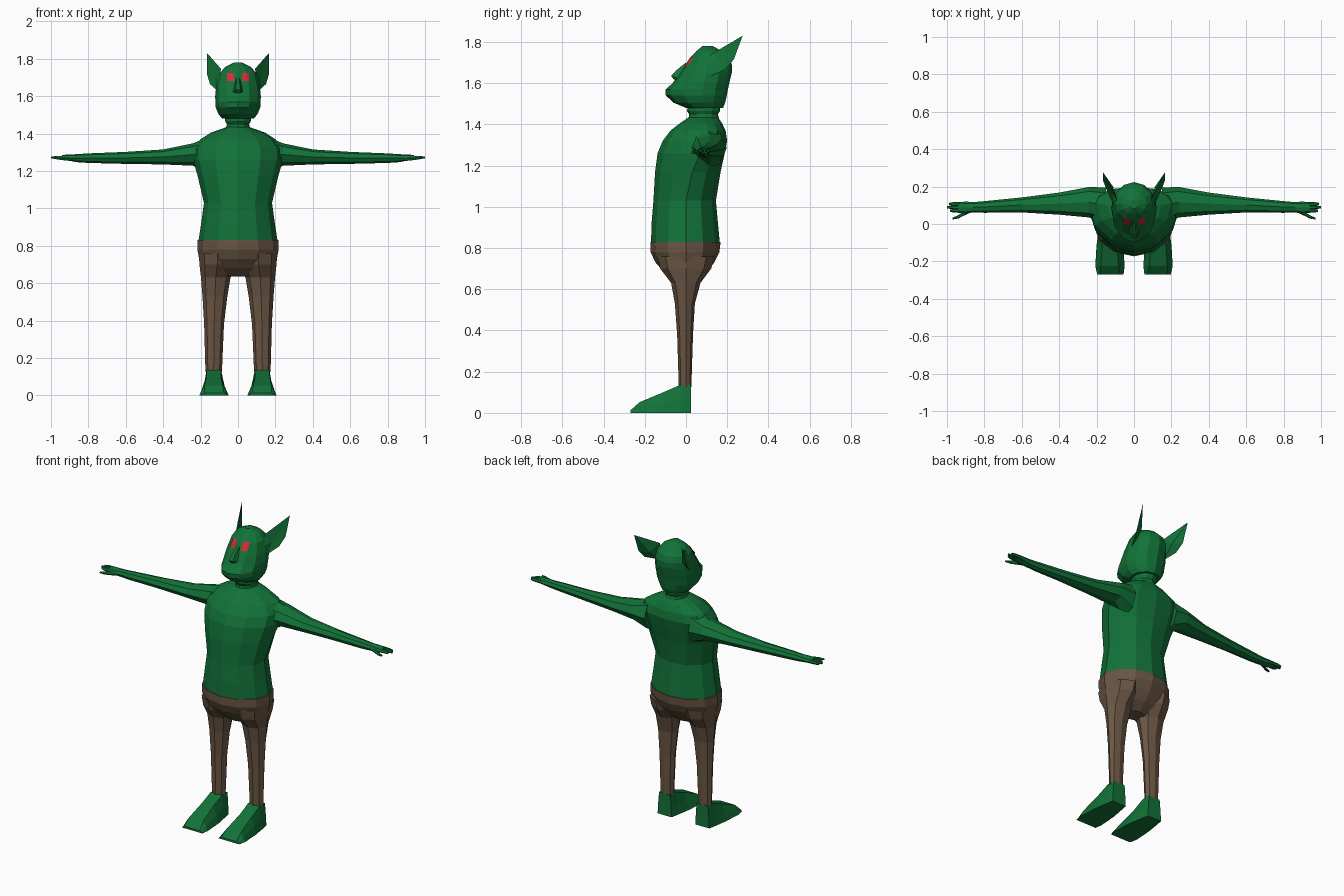
import bpy, bmesh, math
from mathutils import Vector
from mathutils.bvhtree import BVHTree


def material(name, rgb):
    m = bpy.data.materials.new(name)
    m.diffuse_color = (*rgb, 1)
    return m


GREEN = material("green skin", (0.006, 0.17, 0.04))
BROWN = material("brown cloth", (0.145, 0.092, 0.058))
RED = material("red eye", (0.68, 0.025, 0.035))


def finish(name, bm, mat, mirror=False):
    bmesh.ops.recalc_face_normals(bm, faces=bm.faces[:])
    me = bpy.data.meshes.new(name)
    bm.to_mesh(me)
    bm.free()
    me.materials.append(mat)
    ob = bpy.data.objects.new(name, me)
    bpy.context.collection.objects.link(ob)
    if mirror:
        ob.modifiers.new("mirror", "MIRROR").use_mirror_merge = False
    return ob


def loft(name, rings, mat, mirror=False):
    """Skin a list of equal-length point rings, with capped ends."""
    bm = bmesh.new()
    vs = [[bm.verts.new(p) for p in r] for r in rings]
    n = len(vs[0])
    for a, b in zip(vs, vs[1:]):
        for i in range(n):
            j = (i + 1) % n
            bm.faces.new((a[i], a[j], b[j], b[i]))
    bm.faces.new(vs[0])
    bm.faces.new(vs[-1])
    return finish(name, bm, mat, mirror)


def level(z, hw, yf, yc, yb, n=12, cx=0.0):
    """Horizontal egg: half width, front, widest and back y."""
    pts = []
    for i in range(n):
        a = 2 * math.pi * i / n
        c, s = math.cos(a), math.sin(a)
        pts.append((cx + hw * c, yc + s * ((yb - yc) if s > 0 else (yc - yf)), z))
    return pts


def upright(x, y0, y1, z0, z1, n=8):
    """Oval across the x axis."""
    return [(x, (y0 + y1) / 2 + (y1 - y0) / 2 * math.cos(2 * math.pi * i / n),
             (z0 + z1) / 2 + (z1 - z0) / 2 * math.sin(2 * math.pi * i / n)) for i in range(n)]


# Torso and neck
loft("torso", [level(*r) for r in (
    (0.815, 0.213, -0.17, 0.0, 0.165), (0.92, 0.197, -0.167, 0.0, 0.155),
    (1.03, 0.182, -0.158, 0.0, 0.145), (1.17, 0.215, -0.15, 0.03, 0.168),
    (1.26, 0.24, -0.138, 0.07, 0.188), (1.32, 0.24, -0.113, 0.1, 0.2),
    (1.37, 0.2, -0.075, 0.11, 0.192), (1.405, 0.145, -0.03, 0.1, 0.175),
    (1.435, 0.06, 0.015, 0.09, 0.155))], GREEN)
loft("neck", [level(*r) for r in (
    (1.41, 0.065, 0.01, 0.09, 0.165), (1.45, 0.06, 0.015, 0.09, 0.155),
    (1.465, 0.068, 0.005, 0.09, 0.165), (1.50, 0.07, 0.01, 0.09, 0.165))], GREEN)

# Head, nose, eyes and ears
head = loft("head", [level(*r) for r in (
    (1.48, 0.085, 0.0, 0.09, 0.18), (1.505, 0.105, -0.06, 0.08, 0.19),
    (1.54, 0.119, -0.098, 0.08, 0.198), (1.568, 0.121, -0.1, 0.08, 0.203),
    (1.60, 0.122, -0.065, 0.09, 0.21), (1.65, 0.117, -0.03, 0.1, 0.222),
    (1.685, 0.11, -0.005, 0.11, 0.224), (1.72, 0.1, 0.017, 0.11, 0.212),
    (1.755, 0.07, 0.05, 0.11, 0.175), (1.78, 0.02, 0.08, 0.1, 0.13))], GREEN)

bm = bmesh.new()
for x, y, z in ((0.008, 0.0, 1.70), (0.01, -0.05, 1.66), (0.013, -0.072, 1.635),
                (0.028, -0.035, 1.622), (0.022, 0.0, 1.615), (0.01, -0.06, 1.618)):
    bm.verts.new((x, y, z))
    bm.verts.new((-x, y, z))
bmesh.ops.convex_hull(bm, input=bm.verts[:])
finish("nose", bm, GREEN)

bm = bmesh.new()
bm.from_mesh(head.data)
tree = BVHTree.FromBMesh(bm)
bm.free()
bm = bmesh.new()
grid = []
for i in range(4):
    row = []
    for j in range(4):
        x, z = 0.022 + 0.012 * i, 1.68 + 0.015 * j
        hit = tree.ray_cast(Vector((x, -1, z)), Vector((0, 1, 0)))[0]
        row.append(bm.verts.new((x, hit.y - 0.004, z)))
    grid.append(row)
for i in range(3):
    for j in range(3):
        bm.faces.new((grid[i][j], grid[i + 1][j], grid[i + 1][j + 1], grid[i][j + 1]))
finish("eyes", bm, RED, True)

bm = bmesh.new()
rim = [bm.verts.new(p) for p in ((0.165, 0.275, 1.83), (0.09, 0.13, 1.745), (0.105, 0.09, 1.69),
                                 (0.118, 0.12, 1.635), (0.15, 0.19, 1.665), (0.165, 0.232, 1.715))]
for p in ((0.122, 0.165, 1.70), (0.112, 0.20, 1.705)):
    mid = bm.verts.new(p)
    for i in range(6):
        bm.faces.new((rim[i], rim[(i + 1) % 6], mid))
finish("ears", bm, GREEN, True)

# Arms, fingers and thumbs
loft("arms", [upright(*r) for r in (
    (0.15, 0.0, 0.195, 1.18, 1.385), (0.24, 0.035, 0.198, 1.228, 1.348),
    (0.40, 0.05, 0.168, 1.235, 1.315), (0.60, 0.062, 0.142, 1.238, 1.302),
    (0.80, 0.06, 0.122, 1.243, 1.294), (0.86, 0.062, 0.117, 1.247, 1.29),
    (0.90, 0.055, 0.12, 1.254, 1.288), (0.94, 0.06, 0.116, 1.258, 1.286))], GREEN, True)
for k, tip in enumerate((0.985, 1.0, 0.99)):
    y = 0.071 + 0.018 * k
    loft("fingers_%d" % (k + 1), [upright(x, y - w, y + w, 1.272 - w, 1.272 + w, 6) for x, w in (
        (0.92, 0.011), (0.965, 0.01), (tip, 0.006))], GREEN, True)
loft("thumbs", [upright(x, y - w, y + w, 1.266 - w, 1.266 + w, 6) for x, y, w in (
    (0.87, 0.075, 0.012), (0.915, 0.053, 0.011), (0.94, 0.038, 0.009), (0.97, 0.029, 0.005))], GREEN, True)

# Trousers
loft("trouser_seat", [level(*r) for r in (
    (0.83, 0.216, -0.173, 0.0, 0.168), (0.78, 0.217, -0.172, 0.0, 0.162),
    (0.73, 0.208, -0.148, 0.0, 0.137), (0.68, 0.17, -0.105, 0.0, 0.1),
    (0.635, 0.07, -0.05, 0.0, 0.05))], BROWN)
loft("trouser_legs", [level(z, (x1 - x0) / 2, yf, 0, yb, 8, (x0 + x1) / 2) for z, x0, x1, yf, yb in (
    (0.76, 0.01, 0.21, -0.14, 0.14), (0.70, 0.015, 0.206, -0.125, 0.122),
    (0.63, 0.04, 0.198, -0.072, 0.07), (0.53, 0.057, 0.19, -0.054, 0.043),
    (0.38, 0.075, 0.181, -0.043, 0.034), (0.125, 0.086, 0.174, -0.035, 0.026))], BROWN, True)

# Feet: six-sided sections from heel to toe
feet = []
for y, h, b0, b1, t0, t1 in ((0.025, 0.135, 0.082, 0.178, 0.09, 0.168),
                             (-0.03, 0.135, 0.072, 0.188, 0.09, 0.168),
                             (-0.11, 0.10, 0.058, 0.2, 0.092, 0.17),
                             (-0.225, 0.052, 0.05, 0.207, 0.082, 0.178),
                             (-0.27, 0.012, 0.056, 0.197, 0.075, 0.18)):
    m0, m1 = b0 * 0.6 + t0 * 0.4, b1 * 0.6 + t1 * 0.4
    feet.append([(b0, y, 0), (b1, y, 0), (m1, y, h * 0.5), (t1, y, h), (t0, y, h), (m0, y, h * 0.5)])
loft("feet", feet, GREEN, True)
